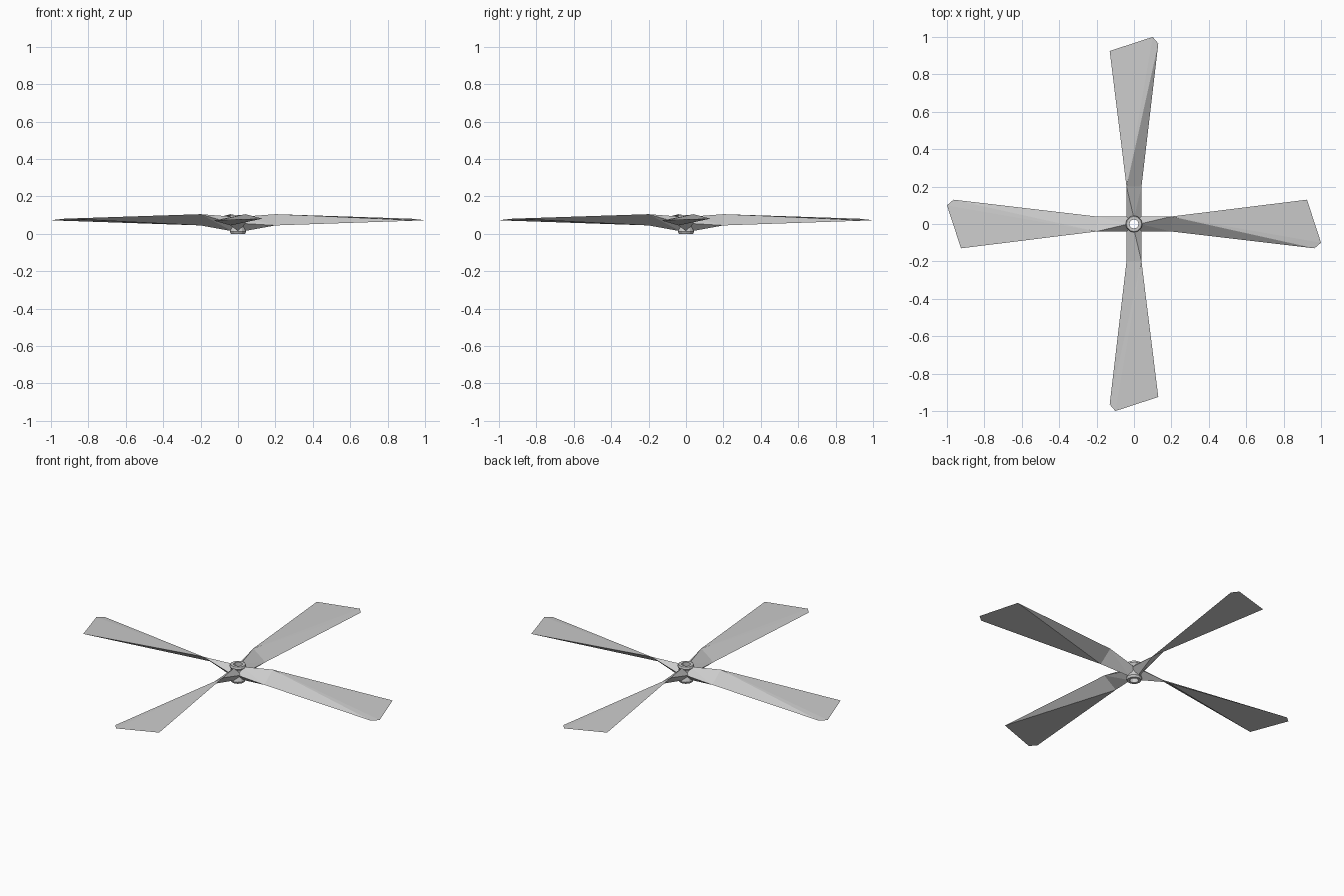
import bpy, bmesh, math
from mathutils import Matrix, Vector

cube = bpy.data.objects.get("Cube")
if cube:
    bpy.data.objects.remove(cube, do_unlink=True)

grey = bpy.data.materials.new("light_grey")
grey.use_nodes = True
colour = (0.6, 0.6, 0.6, 1)
grey.diffuse_color = colour
grey.node_tree.nodes["Principled BSDF"].inputs["Base Color"].default_value = colour


def finish(bm, name):
    bmesh.ops.recalc_face_normals(bm, faces=bm.faces)
    mesh = bpy.data.meshes.new(name)
    bm.to_mesh(mesh)
    bm.free()
    mesh.materials.append(grey)
    obj = bpy.data.objects.new(name, mesh)
    bpy.context.collection.objects.link(obj)
    return obj


def hull(name, points, turn):
    bm = bmesh.new()
    verts = [bm.verts.new(turn @ Vector(p)) for p in points]
    bmesh.ops.convex_hull(bm, input=verts)
    return finish(bm, name)


# Twisted blade: steep pitch at the root edge, nearly flat at the clipped tip
root_edge = [(0.2, 0.04, 0.105), (0.2, -0.04, 0.045)]
tip = [(0.925, 0.13, 0.081), (1.0, -0.1, 0.073), (0.965, -0.13, 0.071)]
# Diamond section where the arm meets the hub
arm_root = [(0.03, 0, 0.092), (0.03, 0.04, 0.055), (0.03, -0.04, 0.055), (0.03, 0, 0.014)]

for i, side in enumerate(("left", "back", "right", "front")):
    turn = Matrix.Rotation(i * math.pi / 2, 3, 'Z')
    hull(side + "_blade", root_edge + tip, turn)
    hull(side + "_arm", arm_root + root_edge, turn)

# Hub: a turned ring with a hole through its middle
profile = [(0.024, 0), (0.038, 0), (0.044, 0.012), (0.036, 0.035),
           (0.036, 0.075), (0.045, 0.088), (0.041, 0.1), (0.024, 0.1)]
sides = 12
bm = bmesh.new()
rings = []
for k in range(sides):
    a = 2 * math.pi * k / sides
    rings.append([bm.verts.new((r * math.cos(a), r * math.sin(a), z)) for r, z in profile])
for k in range(sides):
    here, there = rings[k], rings[(k + 1) % sides]
    for j in range(len(profile)):
        n = (j + 1) % len(profile)
        bm.faces.new((here[j], there[j], there[n], here[n]))
finish(bm, "hub")
